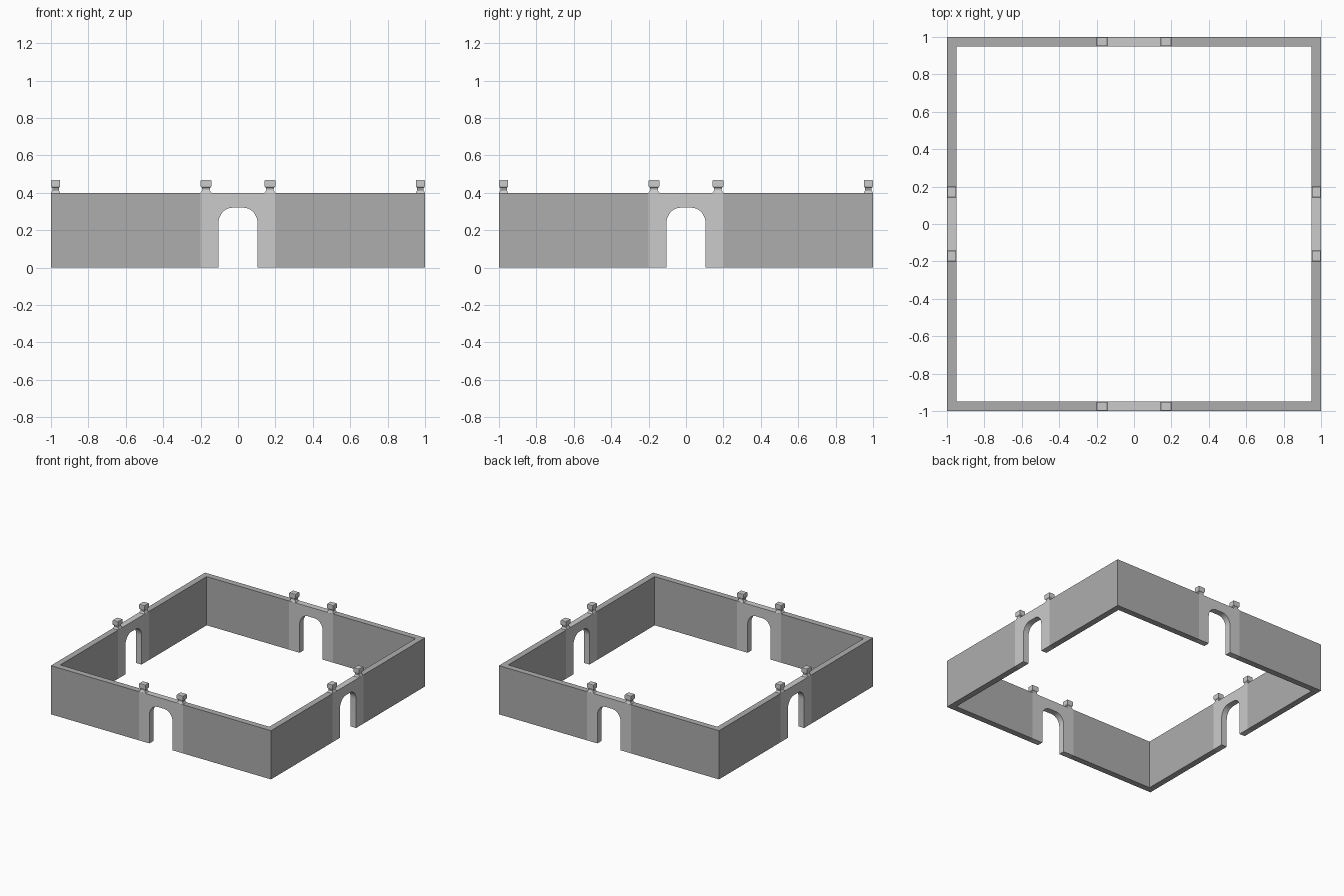
import bpy, bmesh, math
from mathutils import Matrix, Vector

if "Cube" in bpy.data.objects:
    bpy.data.objects.remove(bpy.data.objects["Cube"])

T = 0.05      # wall thickness
H = 0.40      # wall height
GATE = 0.20   # half width of a gate section


def finish(bm, name, turn, mat=None):
    bmesh.ops.recalc_face_normals(bm, faces=bm.faces)
    bm.transform(Matrix.Rotation(turn, 4, 'Z'))
    me = bpy.data.meshes.new(name)
    bm.to_mesh(me)
    bm.free()
    ob = bpy.data.objects.new(name, me)
    bpy.context.collection.objects.link(ob)
    if mat:
        me.materials.append(mat)
    return ob


def prism(points, direction):
    bm = bmesh.new()
    face = bm.faces.new([bm.verts.new(p) for p in points])
    ext = bmesh.ops.extrude_face_region(bm, geom=[face])
    moved = [v for v in ext["geom"] if isinstance(v, bmesh.types.BMVert)]
    bmesh.ops.translate(bm, verts=moved, vec=Vector(direction))
    return bm


def post(x):
    # square finial: flared foot, narrow neck, block cap
    bm = bmesh.new()
    rings = []
    for z, s in [(0.40, 0.98), (0.415, 0.68), (0.426, 0.72), (0.431, 0.94),
                 (0.436, 1.0), (0.463, 1.0), (0.468, 0.94)]:
        hx, hy = 0.029 * s, 0.0245 * s
        rings.append([bm.verts.new((x + a * hx, -1 + T / 2 + b * hy, z))
                      for a, b in ((-1, -1), (1, -1), (1, 1), (-1, 1))])
    for lo, hi in zip(rings, rings[1:]):
        for i in range(4):
            j = (i + 1) % 4
            bm.faces.new((lo[i], lo[j], hi[j], hi[i]))
    bm.faces.new(rings[0])
    bm.faces.new(rings[-1])
    return bm


stone = bpy.data.materials.new("dark_stone")
stone.diffuse_color = (0.42, 0.42, 0.42, 1)
stone.use_nodes = True
stone.node_tree.nodes["Principled BSDF"].inputs["Base Color"].default_value = stone.diffuse_color

# gate outline with a flat-topped rounded opening
arch = []
for i in range(9):
    a = math.pi / 2 * i / 8
    arch.append((0.03 + 0.075 * math.cos(a), 0.235 + 0.085 * math.sin(a)))
half = [(GATE, 0), (0.105, 0)] + arch
outline = [(GATE, H)] + half + [(-x, z) for x, z in reversed(half)] + [(-GATE, H)]
gate_pts = [(x, -1, z) for x, z in outline]

# L-shaped corner wall plan
i = 1 - T
corner_pts = [(x, y, 0) for x, y in
              [(GATE, -1), (1, -1), (1, -GATE), (i, -GATE), (i, -i), (GATE, -i)]]

# four-fold layout
for n, side in enumerate(("front", "right", "back", "left")):
    turn = n * math.pi / 2
    finish(prism(corner_pts, (0, 0, H)), side + "_corner_wall", turn, stone)
    gate = finish(prism(gate_pts, (0, T, 0)), side + "_gate_arch", turn)
    bpy.ops.object.select_all(action='DESELECT')
    gate.select_set(True)
    bpy.context.view_layer.objects.active = gate
    bpy.ops.object.shade_smooth_by_angle(angle=math.radians(30))
    for tag, x in (("a", -0.171), ("b", 0.171)):
        finish(post(x), f"{side}_gate_finial_{tag}", turn)
